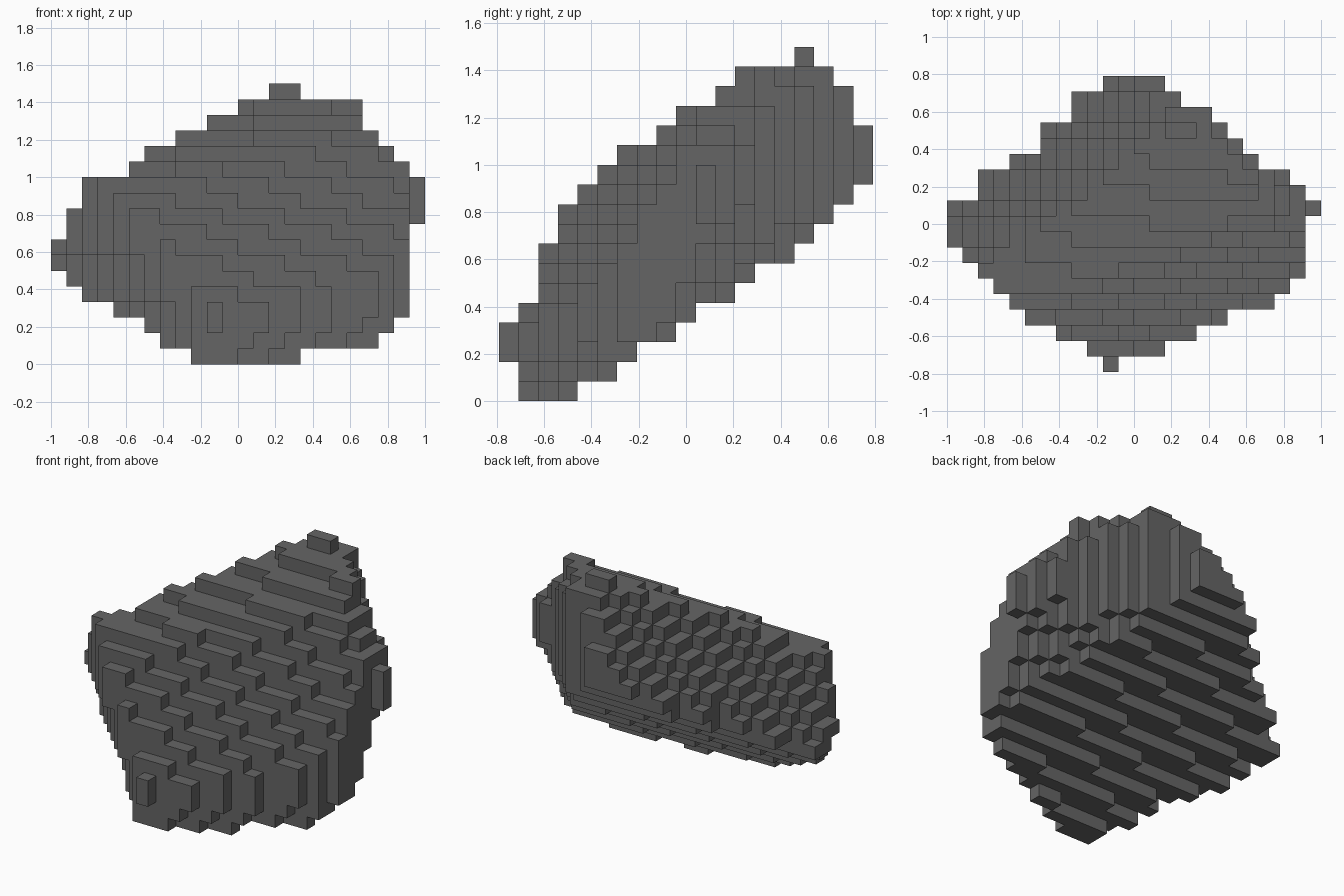
import bpy, bmesh
from mathutils import Vector

if "Cube" in bpy.data.objects:
    bpy.data.objects.remove(bpy.data.objects["Cube"])

S = 1 / 12  # block size

# Outline of the boulder in blocks, row by row
FRONT = [(-3, 4), (-5, 9), (-6, 10), (-8, 11), (-10, 11), (-11, 11), (-12, 11), (-12, 11), (-11, 11),
         (-11, 12), (-10, 12), (-10, 12), (-7, 11), (-6, 10), (-4, 9), (-2, 8), (0, 8), (2, 4)]
SIDE = [(-8, -6), (-8, -4), (-9, -3), (-9, -1), (-8, 0), (-8, 2), (-7, 3), (-7, 5), (-6, 6),
        (-6, 7), (-5, 8), (-4, 9), (-3, 9), (-1, 9), (0, 8), (2, 8), (3, 7), (6, 6)]
TOP = [(-2, -1), (-3, 2), (-5, 4), (-7, 6), (-8, 9), (-9, 10), (-10, 11), (-11, 11), (-12, 11), (-12, 11),
       (-12, 12), (-10, 11), (-10, 10), (-8, 8), (-6, 7), (-6, 6), (-4, 5), (-4, 3), (-2, 2)]


def inside_facets(x, y, z):
    """Slanted facets that cut the boulder."""
    return (y >= -0.91 + 0.65 * z + 0.25 * x                 # broad front
            and z <= 1.20 + 0.5 * y + 0.10 * x               # upper bevel
            and z <= 1.51 + (x - .21) - 0.63 * (y - .47)     # back left
            and z >= 0.38 + 0.645 * y - 0.10 * x             # sloping underside
            and y >= -0.63 + 0.5 * (x - z)                   # lower front bevel
            and x + y >= -0.875 - 0.28 * z                   # front left
            and x + 0.7 * y + 0.6 * z <= 1.63                # upper right bevel
            and x + 1.2 * y - 0.7 * z <= 0.53)               # lower right bevel


# Fill the blocks
cells = set()
for k, ((x0, x1), (y0, y1)) in enumerate(zip(FRONT, SIDE)):
    for j in range(y0, y1 + 1):
        t0, t1 = TOP[j + 9]
        for i in range(max(x0, t0), min(x1, t1)):
            if inside_facets((i + .5) * S, j * S, (k + .5) * S):
                cells.add((i, j, k))

# Skin the blocks: one quad for every exposed side
bm = bmesh.new()
corners = {}


def vert(c):
    if c not in corners:
        corners[c] = bm.verts.new(Vector((c[0], c[1] - .5, c[2])) * S)
    return corners[c]


for cell in sorted(cells):
    for axis in range(3):
        for side in (0, 1):
            near = list(cell)
            near[axis] += 2 * side - 1
            if tuple(near) in cells:
                continue
            u, v = (axis + 1) % 3, (axis + 2) % 3
            loop = []
            for du, dv in ((0, 0), (1, 0), (1, 1), (0, 1)):
                c = list(cell)
                c[axis] += side
                c[u] += du
                c[v] += dv
                loop.append(vert(tuple(c)))
            bm.faces.new(loop if side else loop[::-1])

mesh = bpy.data.meshes.new("boulder")
bm.to_mesh(mesh)
bm.free()

# Single dark stone colour
stone = bpy.data.materials.new("dark grey stone")
stone.diffuse_color = (0.13, 0.13, 0.13, 1)
stone.use_nodes = True
stone.node_tree.nodes["Principled BSDF"].inputs["Base Color"].default_value = stone.diffuse_color
mesh.materials.append(stone)
boulder = bpy.data.objects.new("boulder", mesh)
bpy.context.collection.objects.link(boulder)
